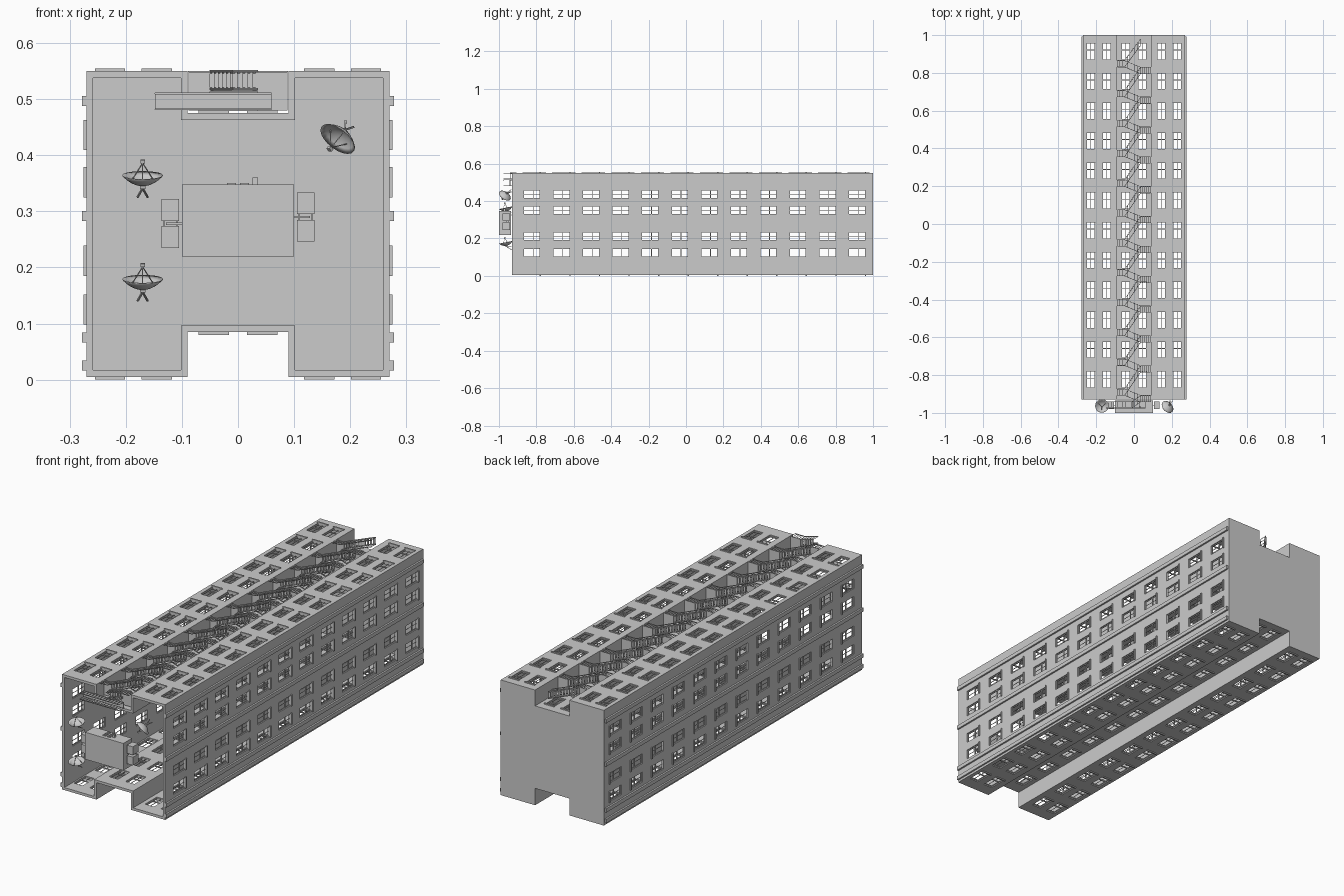
import bpy, bmesh
from math import radians, cos, sin, pi
from mathutils import Vector, Matrix

if "Cube" in bpy.data.objects:
    bpy.data.objects.remove(bpy.data.objects["Cube"])

Y0, Y1, T = -0.93, 0.992, 0.012          # open roof end, base end, wall thickness
FLOORS = [-0.825 + 0.158 * i for i in range(12)]
WW, WH = 0.046, 0.088                    # window width and height


def finish(bm, name, smooth=False):
    me = bpy.data.meshes.new(name)
    bmesh.ops.recalc_face_normals(bm, faces=bm.faces)
    bm.to_mesh(me)
    bm.free()
    ob = bpy.data.objects.new(name, me)
    bpy.context.collection.objects.link(ob)
    if smooth:
        for p in me.polygons:
            p.use_smooth = True
    return ob


def box(bm, a, b):
    a, b = Vector(a), Vector(b)
    s = b - a
    m = Matrix.Translation((a + b) / 2) @ Matrix.Diagonal((abs(s.x), abs(s.y), abs(s.z), 1))
    bmesh.ops.create_cube(bm, size=1, matrix=m)


def beam(bm, a, b, w, d=None):
    a, b = Vector(a), Vector(b)
    v = b - a
    rot = v.to_track_quat('Z', 'Y').to_matrix().to_4x4()
    m = Matrix.Translation((a + b) / 2) @ rot @ Matrix.Diagonal((w, d or w, v.length, 1))
    bmesh.ops.create_cube(bm, size=1, matrix=m)


# Wall panel running along y with window openings, frames and sills
def wall(name, axis, pos, inward, u0, u1, centers=()):
    def P(u, y, d):
        c = pos + inward * d
        return Vector((c, y, u)) if axis == 'x' else Vector((u, y, c))
    us = sorted([u0, u1] + [c + s * WW / 2 for c in centers for s in (-1, 1)])
    ys = sorted([Y0, Y1] + ([y + s * WH / 2 for y in FLOORS for s in (-1, 1)] if centers else []))
    bm = bmesh.new()
    grid = [[bm.verts.new(P(u, y, 0)) for y in ys] for u in us]
    for i in range(len(us) - 1):
        for j in range(len(ys) - 1):
            if not (i % 2 and j % 2):
                bm.faces.new((grid[i][j], grid[i + 1][j], grid[i + 1][j + 1], grid[i][j + 1]))
    ext = bmesh.ops.extrude_face_region(bm, geom=bm.faces[:], use_keep_orig=True)
    verts = [g for g in ext['geom'] if isinstance(g, bmesh.types.BMVert)]
    bmesh.ops.translate(bm, verts=verts, vec=P(0, 0, T) - P(0, 0, 0))
    finish(bm, name)
    if not centers:
        return
    bm = bmesh.new()
    for c in centers:
        for y in FLOORS:
            w, h, f = WW / 2, WH / 2, 0.003
            for s in (-1, 1):
                box(bm, P(c + s * w, y - h, .005), P(c + s * (w - f), y + h, .009))
            box(bm, P(c - w, y - h, .005), P(c + w, y - h + f, .009))
            box(bm, P(c - w, y + .006, .004), P(c + w, y + .010, .009))
            box(bm, P(c - .001, y - h, .006), P(c + .001, y + h, .008))
            box(bm, P(c - w - .004, y + h - .001, -.005), P(c + w + .004, y + h + .006, .009))
    finish(bm, name + "_window_frames")


# H-shaped tower shell
X, ZB, ZT, NX, NT, NB = 0.27, 0.005, 0.55, 0.09, 0.475, 0.085
for s, side in ((-1, "left"), (1, "right")):
    wall(side + "_wall", 'x', s * X, -s, ZB, ZT, (.125, .212, .352, .436))
    lo, hi = sorted((s * NX, s * X))
    wing = sorted((s * .145, s * .228))
    wall(side + "_upper_wing_wall", 'z', ZT, -1, lo, hi, wing)
    wall(side + "_lower_wing_wall", 'z', ZB, 1, lo, hi, wing)
    wall(side + "_upper_recess_side", 'x', s * NX, s, NT - T, ZT)
    wall(side + "_lower_recess_side", 'x', s * NX, s, ZB, NB + T)
    # lengthwise trim strips on the side walls
    bm = bmesh.new()
    for z in (.025, .075, .292, .497):
        box(bm, (s * X, Y0, z - .009), (s * (X + .008), Y1, z + .009))
    finish(bm, side + "_trim_strips")
wall("upper_recess_wall", 'z', NT, -1, -NX - T, NX + T, (-.043, .043))
wall("lower_recess_wall", 'z', NB, 1, -NX - T, NX + T, (-.043, .043))

# Closed base plate
bm = bmesh.new()
outline = [(-X, ZB), (-NX, ZB), (-NX, NB), (NX, NB), (NX, ZB), (X, ZB),
           (X, ZT), (NX, ZT), (NX, NT), (-NX, NT), (-NX, ZT), (-X, ZT)]
f = bm.faces.new([bm.verts.new((x, Y1, z)) for x, z in outline])
r = bmesh.ops.extrude_face_region(bm, geom=[f], use_keep_orig=True)
bmesh.ops.translate(bm, verts=[g for g in r['geom'] if isinstance(g, bmesh.types.BMVert)], vec=(0, 1 - Y1, 0))
finish(bm, "base_plate")

# Fire escape: landings, two flights per floor and railings
RAIL = 0.034


def railing(bm, a, b, n):
    a, b, up = Vector(a), Vector(b), Vector((0, -RAIL, 0))
    beam(bm, a + up, b + up, .003)
    for i in range(n + 1):
        p = a.lerp(b, i / n)
        beam(bm, p, p + up, .0016)


def flight(bm, a, b, z0, z1, n):
    (xa, ya), (xb, yb) = a, b
    for z in (z0, z1):
        beam(bm, (xa, ya, z), (xb, yb, z), .002, .006)
        railing(bm, (xa, ya, z), (xb, yb, z), 5)
    for i in range(n):
        t = (i + .5) / n
        x, y = xa + (xb - xa) * t, ya + (yb - ya) * t
        box(bm, (x - .005, y - .001, z0), (x + .005, y + .001, z1))


bm = bmesh.new()
for i in range(12):
    yl, yr = .865 - .158 * i, .83 - .158 * i
    box(bm, (-.088, yl - .002, .48), (-.05, yl + .002, .55))
    box(bm, (.035, yr - .002, .48), (.088, yr + .002, .55))
    flight(bm, (-.05, yl), (.035, yr), .482, .512, 6)
    if i < 11:
        flight(bm, (.035, yr), (-.05, yl - .158), .518, .549, 12)
    else:
        flight(bm, (.035, yr), (-.01, -.94), .518, .549, 5)
    railing(bm, (-.088, yl, .549), (-.05, yl, .549), 4)
    railing(bm, (.035, yr, .549), (.088, yr, .549), 5)
    if i == 0:
        flight(bm, (.035, .98), (-.05, yl), .518, .549, 10)
finish(bm, "fire_escape")

# Walkway onto the roof
bm = bmesh.new()
box(bm, (-.148, -.943, .482), (.06, -.939, .51))
for z in (.482, .51):
    railing(bm, (-.148, -.94, z), (.06, -.94, z), 14)
finish(bm, "roof_walkway")

# Rooftop plant room with side units, vents and pipes
bm = bmesh.new()
box(bm, (-.1, -1, .22), (.1, -.935, .348))
finish(bm, "plant_room")
bm = bmesh.new()
for x in (-.02, .004):
    for k in range(4):
        y = -.985 + .012 * k
        box(bm, (x, y, .346), (x + .016, y + .006, .351))
box(bm, (.026, -.975, .348), (.036, -.965, .36))
finish(bm, "plant_room_vents")
bm = bmesh.new()
for s, zs in ((1, (.246, .295)), (-1, (.235, .283))):
    for z in zs:
        box(bm, (s * .105, -.98, z), (s * .136, -.94, z + .039))
    zc = zs[1] - .005
    beam(bm, (s * .098, -.96, zc), (s * .128, -.96, zc), .004)
    for x in (.108, .132):
        beam(bm, (s * x, -.95, zs[0]), (s * x, -.95, zs[1] + .039), .003)
finish(bm, "cooling_units")


# Satellite dishes
def dish(name, center, axis):
    rot = Vector(axis).normalized().to_track_quat('Z', 'Y').to_matrix().to_4x4()
    m = Matrix.Translation(center) @ rot
    prof = [(0.0001 + .036 * k / 5, .018 * (k / 5) ** 2) for k in range(6)]
    prof += [(q[0], q[1] - .0015) for q in reversed(prof)]
    n = 20
    bm = bmesh.new()
    rings = [[bm.verts.new(m @ Vector((r * cos(2 * pi * i / n), r * sin(2 * pi * i / n), z)))
              for i in range(n)] for r, z in prof]
    for a, b in zip(rings, rings[1:]):
        for i in range(n):
            j = (i + 1) % n
            bm.faces.new((a[i], a[j], b[j], b[i]))
    finish(bm, name, True)
    bm = bmesh.new()
    tip = Vector((0, 0, .04))
    for k in range(3):
        a = 2 * pi * k / 3 + .5
        beam(bm, m @ Vector((.022 * cos(a), .022 * sin(a), .007)), m @ tip, .0015)
    beam(bm, m @ tip, m @ Vector((0, 0, .046)), .008)
    hub = m @ Vector((0, 0, -.006))
    beam(bm, m @ Vector((0, 0, 0)), hub, .01)
    back = Vector((center[0], -.934, center[2])) - rot.to_3x3() @ Vector((0, 0, .022))
    side = Vector((axis[2], 0, -axis[0])).normalized() * .009
    for foot in (back + side, back - side, Vector((hub.x, -.934, hub.z))):
        foot.y = -.934
        beam(bm, hub, foot, .003)
    finish(bm, name + "_mount")


dish("dish_upper_left", (-.17, -.96, .347), (0, -.2, 1))
dish("dish_lower_left", (-.17, -.96, .162), (0, -.2, 1))
dish("dish_right", (.187, -.96, .441), (-.55, -.5, -.7))
